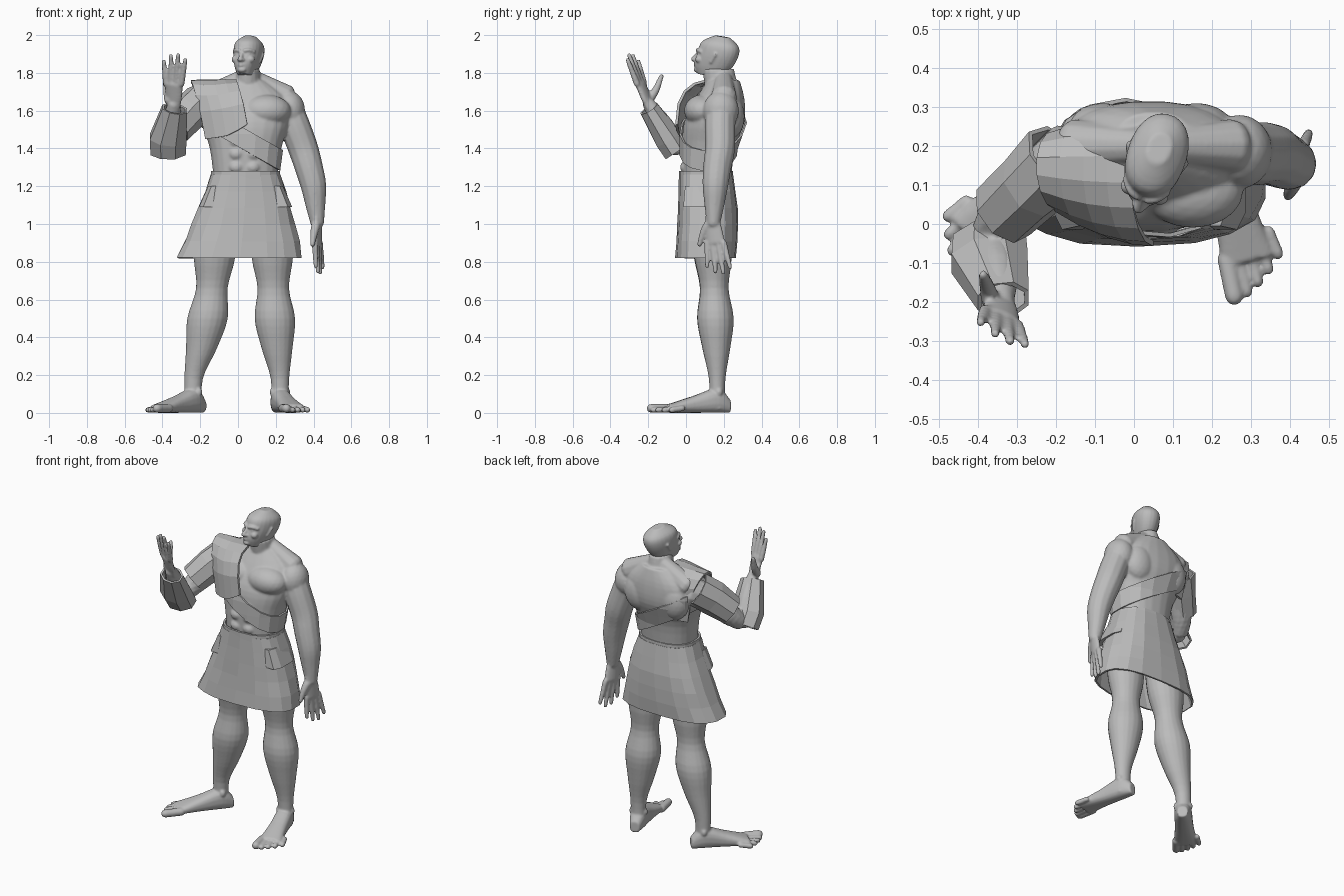
import bpy, bmesh, random
from math import sin, cos, pi, copysign
from mathutils import Vector, Matrix

random.seed(4)
if "Cube" in bpy.data.objects:
    bpy.data.objects.remove(bpy.data.objects["Cube"])

GREY = (.5, .5, .5, 1)
clay = bpy.data.materials.new("grey_clay")
clay.use_nodes = True
clay.diffuse_color = GREY
clay.node_tree.nodes["Principled BSDF"].inputs["Base Color"].default_value = GREY
UP = Vector((0, 0, 1))


def spline(points, steps):
    """Catmull-Rom curve through vectors of any size."""
    points = [Vector(point) for point in points]
    last = len(points) - 1
    curve = []
    for i in range(last):
        before, start, end, after = (points[min(max(i + k, 0), last)] for k in (-1, 0, 1, 2))
        for step in range(steps):
            t = step / steps
            tangent_in, tangent_out = (end - before) / 2, (after - start) / 2
            ease = t * t * (3 - 2 * t)
            curve.append(start.lerp(end, ease) + tangent_in * t * (1 - t) ** 2 - tangent_out * t * t * (1 - t))
    return curve + [points[last]]


def loft(bm, rings, sides=16, side=(1, 0, 0), axis=None, power=2, cap=0, steps=4, closed=True, jitter=0):
    """Skin ellipses (x, y, z, half width, half depth) along a path."""
    rings = spline(rings, steps)
    centres = [Vector(ring[:3]) for ring in rings]
    frames = []
    for i, ring in enumerate(rings):
        ahead, behind = centres[min(i + 1, len(rings) - 1)], centres[max(i - 1, 0)]
        frames.append((centres[i], axis or (ahead - behind).normalized(), ring[3], ring[4]))

    def dome(frame, sign):
        centre, normal, width, depth = frame
        reach = min(width, depth) * cap * sign
        return [(centre + normal * reach * sin(a), normal, width * cos(a), depth * cos(a)) for a in (.5, 1, 1.4)]

    if cap:
        frames = dome(frames[0], -1)[::-1] + frames + dome(frames[-1], 1)
    loops = []
    for centre, normal, width, depth in frames:
        u = (Vector(side) - normal * normal.dot(Vector(side))).normalized()
        v = normal.cross(u)
        loop = []
        for k in range(sides):
            angle = 2 * pi * (k + .5) / sides
            x, y = (copysign(abs(f) ** (2 / power), f) for f in (cos(angle), sin(angle)))
            swell = 1 + random.uniform(-jitter, jitter)
            loop.append(bm.verts.new(centre + (u * width * x + v * depth * y) * swell))
        loops.append(loop)
    for lower, upper in zip(loops, loops[1:]):
        for k in range(sides):
            following = (k + 1) % sides
            bm.faces.new((lower[k], lower[following], upper[following], upper[k]))
    if closed:
        bm.faces.new(loops[0][::-1])
        bm.faces.new(loops[-1])


def limb(bm, points, radii, cap=.6, sides=12):
    """Round tube with a radius at each point."""
    rings = [(*point, radius, radius) for point, radius in zip(points, radii)]
    loft(bm, rings, sides, side=(.6, .7, .3), cap=cap)


def muscle(bm, centre, size):
    verts = bmesh.ops.create_icosphere(bm, subdivisions=3, radius=1)["verts"]
    bmesh.ops.scale(bm, vec=size, verts=verts)
    bmesh.ops.translate(bm, vec=centre, verts=verts)


def finish(name, bm, voxel=0, thickness=0):
    bmesh.ops.recalc_face_normals(bm, faces=bm.faces)
    mesh = bpy.data.meshes.new(name)
    bm.to_mesh(mesh)
    bm.free()
    mesh.materials.append(clay)
    part = bpy.data.objects.new(name, mesh)
    bpy.context.collection.objects.link(part)
    if voxel:  # fuse overlapping muscles into one skin
        fuse = part.modifiers.new("fuse", "REMESH")
        fuse.mode, fuse.voxel_size, fuse.use_smooth_shade = "VOXEL", voxel, True
        soften = part.modifiers.new("soften", "SMOOTH")
        soften.factor, soften.iterations = .5, 5
    if thickness:
        cloth = part.modifiers.new("cloth", "SOLIDIFY")
        cloth.thickness, cloth.offset = thickness, 0


def hand(bm, wrist, along, across, thumb_lift):
    """Palm, four fingers and a thumb, laid out from the wrist."""
    wrist, along, across = Vector(wrist), Vector(along).normalized(), Vector(across).normalized()
    palm_side = along.cross(across)

    def at(reach, shift, lift=0):
        return wrist + along * reach + across * shift + palm_side * lift

    palm = [(*at(reach, 0), width, .021) for reach, width in ((-.03, .035), (.04, .048), (.11, .052))]
    loft(bm, palm, side=across, cap=.7)
    for finger in (-1.5, -.5, .5, 1.5):
        length = .275 - .02 * abs(finger - .1) ** 1.5
        knuckle, tip = at(.11, finger * .03), at(length, finger * .042, .01)
        limb(bm, (knuckle, knuckle.lerp(tip, .5), tip), (.017, .015, .012), cap=1)
    limb(bm, (at(.02, -.03), at(.06, -.06, thumb_lift / 2), at(.12, -.09, thumb_lift)), (.025, .02, .013), cap=1)


# Torso with neck, arms and hands
TORSO = [(.04, .11, 1.2, .165, .125), (.04, .12, 1.4, .19, .14), (.04, .15, 1.54, .235, .16),
         (.04, .18, 1.66, .23, .13), (.05, .2, 1.76, .1, .085)]
bm = bmesh.new()
loft(bm, TORSO, sides=24, axis=UP, power=2.3)
loft(bm, [(.05, .2, 1.66, .085, .09), (.055, .17, 1.82, .06, .085)], axis=UP)
for s in (-1, 1):
    chest, back = .04 + s * .11, .04 + s * .12
    muscle(bm, (chest, .085, 1.6), (.13, .095, .085))
    muscle(bm, (back, .235, 1.57), (.1, .075, .12))
    limb(bm, [(.05 + s * reach, .2, 1.79 - reach * .6) for reach in (.03, .1, .2)], (.045, .055, .07))
    for row in range(3):
        muscle(bm, (.035 + s * .043, .005, 1.3 + row * .07), (.042, .036, .036))
muscle(bm, (.27, .185, 1.6), (.085, .095, .105))
limb(bm, [(.26, .185, 1.62), (.3, .18, 1.52), (.345, .18, 1.4), (.375, .165, 1.3), (.4, .155, 1.2),
          (.41, .15, 1.1), (.42, .145, 1)], (.08, .082, .08, .075, .068, .053, .036))
limb(bm, [(-.15, .18, 1.63), (-.25, .1, 1.57), (-.33, .03, 1.47), (-.37, -.03, 1.41)], (.09, .08, .065, .05), cap=.3)
limb(bm, [(-.37, -.04, 1.4), (-.35, -.12, 1.52), (-.34, -.2, 1.64)], (.05, .055, .033))
hand(bm, wrist=(.42, .14, 1.01), along=(0, .15, -1), across=(.3, 1, 0), thumb_lift=0)
hand(bm, wrist=(-.34, -.2, 1.64), along=(0, -.4, 1), across=(.9, -.42, 0), thumb_lift=.09)
finish("torso_and_arms", bm, voxel=.007)

# Head, modelled facing front around its centre, then tilted and turned
bm = bmesh.new()
loft(bm, [(0, -.03, -.12, .04, .06), (0, -.015, -.07, .06, .1), (0, .005, 0, .075, .11),
          (0, .01, .055, .07, .1), (0, .015, .096, .03, .04)], sides=24, axis=UP, power=2.2)
limb(bm, [(0, -.105, -.01), (0, -.128, -.05)], (.009, .013), cap=.8)
muscle(bm, (0, -.095, -.1), (.025, .02, .016))
for s in (-1, 1):
    brow = [(s * .012, -.106, 0), (s * .035, -.097, .006), (s * .056, -.07, 0)]
    limb(bm, brow, (.011, .011, .01))
    muscle(bm, (s * .042, -.08, -.042), (.022, .022, .02))
    muscle(bm, (s * .03, -.088, -.016), (.014, .014, .009))
    muscle(bm, (s * .012, -.115, -.05), (.01, .012, .008))
    limb(bm, [(s * .066, -.005, -.045), (s * .074, .015, 0)], (.008, .011), cap=1)
    for lip in (-.068, -.08):
        limb(bm, [(0, -.113, lip), (s * .022, -.102, -.074)], (.008, .005))
turn = Matrix.Rotation(-.33, 3, "Z") @ Matrix.Rotation(-.16, 3, "X")
bmesh.ops.rotate(bm, verts=bm.verts, matrix=turn)
bmesh.ops.translate(bm, verts=bm.verts, vec=(.055, .165, 1.9))
finish("head", bm, voxel=.005)


# Legs and feet
def leg(name, hip, ankle, toward):
    bm = bmesh.new()
    hip, ankle = Vector(hip), Vector(ankle)
    rings = []
    for i, radius in enumerate((.11, .11, .084, .108, .082, .049, .046)):
        t = min(i / 5, 1)
        x, y = hip.x + (ankle.x - hip.x) * t * t, hip.y + (ankle.y - hip.y) * t ** .5
        rings.append((x, y, .98 - .16 * i, radius, radius * .9))
    loft(bm, rings, sides=20, axis=UP)

    forward = Vector((*toward, 0)).normalized()
    outward = UP.cross(forward) * copysign(1, hip.x)

    def at(reach, shift, height):
        return Vector((ankle.x, ankle.y, height)) + forward * reach + outward * shift

    foot = [(*at(reach, 0, height / 2), width, height / 2)
            for reach, width, height in ((-.07, .03, .07), (0, .05, .13), (.13, .055, .09), (.27, .07, .045))]
    loft(bm, foot, side=outward, axis=forward, power=2.5)
    for toe in range(5):
        shift = -.058 + .034 * toe
        length = .37 - .007 * toe * (1 + toe / 2)
        radius = .0155 if toe else .024
        limb(bm, [at(.25 - .01 * toe, shift * .9, .024), at(length - radius, shift, radius)], (radius, radius), cap=1)
    for shift in (-.036, .036):
        muscle(bm, at(0, shift, .11), (.02, .02, .025))
    finish(name, bm, voxel=.006)


leg("right_leg", hip=(-.12, .12), ankle=(-.235, .165), toward=(-.68, -.73))
leg("left_leg", hip=(.18, .125), ankle=(.222, .165), toward=(.26, -.96))

# Skirt, waistband and hip flaps
bm = bmesh.new()
flare = [i / 5 for i in range(6)]
loft(bm, [(.04 - .03 * t * t, .105 + .01 * sin(pi * t), 1.26 - .44 * t, .18 + .15 * t, .138 + .018 * sin(2 * t))
          for t in flare], sides=18, axis=UP, power=2.6, steps=1, closed=False, jitter=.018)
finish("skirt", bm, thickness=.012)

bm = bmesh.new()
loft(bm, [(.04, .105, height, .178, .137) for height in (1.235, 1.28)],
     sides=18, axis=UP, power=2.5, steps=1, closed=False)
finish("waistband", bm, thickness=.012)

for name, s in (("left_hip_flap", 1), ("right_hip_flap", -1)):
    bm = bmesh.new()
    loft(bm, [(.04 + s * .16, .09, 1.2, .04, .1), (.04 + s * .195, .09, 1.09, .055, .11)],
         sides=8, axis=UP, power=3, steps=1)
    finish(name, bm)

# Sash: a diagonal slice of a swollen torso
bm = bmesh.new()
swollen = [(x, y, z, width + .008, depth + .012) for x, y, z, width, depth in TORSO]
loft(bm, swollen, axis=UP, power=2.3, steps=2)
for s in (-1, 1):
    slope = Vector((.5, 0, .87)) * s
    geometry = bm.verts[:] + bm.edges[:] + bm.faces[:]
    middle = Vector((.04, 0, 1.445))
    bmesh.ops.bisect_plane(bm, geom=geometry, plane_co=middle + slope * .05, plane_no=slope, clear_outer=True)
finish("sash", bm, thickness=.01)

# Shoulder drape: an arch of cloth from chest to back
bm = bmesh.new()
rows = []
for i in range(10):
    angle = pi * i / 9
    arch = abs(sin(angle))
    y = .14 - .19 * cos(angle) - .07 * max(0, -cos(angle)) * (1 - arch)
    outer, inner = -.17 - .08 * arch, .05 - .06 * arch
    row = []
    for t in (0, .25, .5, .75, 1):
        wrap = .38 * (1 - t) ** 2
        base = 1.45 + .08 * t * t
        height = base + (1.76 - base) * arch ** .7 + random.uniform(-.004, .004)
        row.append(bm.verts.new((outer + (inner - outer) * t, y + (.16 - y) * wrap, height)))
    rows.append(row)
for front, behind in zip(rows, rows[1:]):
    for k in range(4):
        bm.faces.new((front[k], front[k + 1], behind[k + 1], behind[k]))
finish("shoulder_drape", bm, thickness=.014)

# Faceted sleeve and forearm guard
bm = bmesh.new()
loft(bm, [(-.19, .165, 1.65, .1, .1), (-.26, .1, 1.585, .092, .095), (-.335, .03, 1.5, .08, .085)],
     sides=8, steps=1, closed=False, jitter=.05)
finish("right_sleeve", bm, thickness=.012)
bm = bmesh.new()
loft(bm, [(-.37, -.05, 1.38, .095, .068), (-.37, -.095, 1.45, .1, .07), (-.335, -.195, 1.61, .066, .05)],
     sides=8, steps=1, closed=False)
finish("forearm_guard", bm, thickness=.012)
